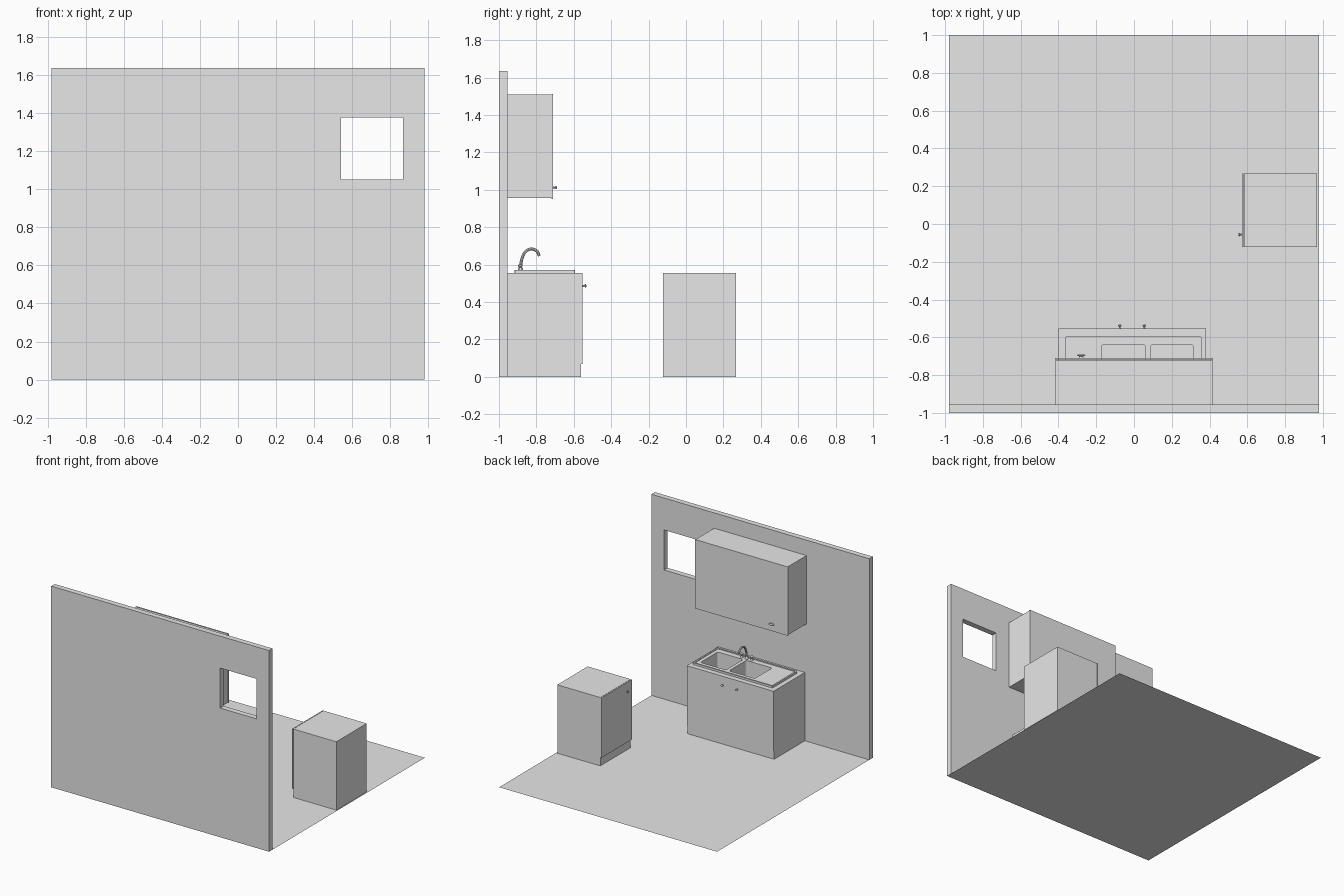
import bpy, bmesh, math
from mathutils import Vector

if "Cube" in bpy.data.objects:
    bpy.data.objects.remove(bpy.data.objects["Cube"], do_unlink=True)

grey = bpy.data.materials.new("plain_grey")
grey.use_nodes = True
grey.diffuse_color = (0.8, 0.8, 0.8, 1)
grey.node_tree.nodes["Principled BSDF"].inputs["Base Color"].default_value = (0.8, 0.8, 0.8, 1)


def finish(name, bm):
    """Turn a bmesh into a named grey object."""
    mesh = bpy.data.meshes.new(name)
    bmesh.ops.recalc_face_normals(bm, faces=bm.faces)
    bm.to_mesh(mesh)
    bm.free()
    mesh.materials.append(grey)
    obj = bpy.data.objects.new(name, mesh)
    bpy.context.collection.objects.link(obj)
    return obj


def activate(obj):
    bpy.ops.object.select_all(action="DESELECT")
    obj.select_set(True)
    bpy.context.view_layer.objects.active = obj


def smooth(obj):
    activate(obj)
    bpy.ops.object.shade_smooth_by_angle(angle=math.radians(40))


def box(name, x, y, z, round_upright=0):
    """Box from its (min, max) range on each axis."""
    bm = bmesh.new()
    bmesh.ops.create_cube(bm, size=1)
    for v in bm.verts:
        v.co = [r[0] if c < 0 else r[1] for c, r in zip(v.co, (x, y, z))]
    if round_upright:
        upright = [e for e in bm.edges if abs(e.verts[0].co.z - e.verts[1].co.z) > 0.01]
        bmesh.ops.bevel(bm, geom=upright, offset=round_upright, segments=4,
                        affect="EDGES", profile=0.5)
    return finish(name, bm)


def cut(obj, cutter):
    mod = obj.modifiers.new("opening", "BOOLEAN")
    mod.operation = "DIFFERENCE"
    mod.solver = "EXACT"
    mod.object = cutter
    activate(obj)
    bpy.ops.object.modifier_apply(modifier=mod.name)


def lathe(name, origin, axis, profile, stretch=1, sides=16):
    """Spin (radius, distance) pairs round an axis; stretch widens along x."""
    bm = bmesh.new()
    turn = Vector((0, 0, 1)).rotation_difference(Vector(axis)).to_matrix()
    rings = []
    for r, d in profile:
        ring = []
        for i in range(sides):
            a = math.tau * i / sides
            p = turn @ Vector((r * math.cos(a), r * math.sin(a), d))
            p.x *= stretch
            ring.append(bm.verts.new(Vector(origin) + p))
        rings.append(ring)
    for low, high in zip(rings, rings[1:]):
        for i in range(sides):
            j = (i + 1) % sides
            bm.faces.new((low[i], low[j], high[j], high[i]))
    bm.faces.new(rings[0])
    bm.faces.new(rings[-1])
    obj = finish(name, bm)
    smooth(obj)
    return obj


KNOB = [(0.005, 0), (0.004, 0.009), (0.009, 0.014), (0.009, 0.017), (0.005, 0.02)]

# Floor sheet
bm = bmesh.new()
bmesh.ops.create_grid(bm, x_segments=1, y_segments=1, size=1)
for v in bm.verts:
    v.co.x *= 0.98
finish("floor", bm)

# Wall with a square window opening
wall = box("wall", (-0.98, 0.98), (-1, -0.955), (0, 1.635))
opening = box("window_cutter", (0.54, 0.865), (-1.1, -0.9), (1.05, 1.375))
cut(wall, opening)
bpy.data.objects.remove(opening)

# Wall cupboard with its door and wide knob
box("wall_cupboard", (-0.415, 0.415), (-0.955, -0.72), (0.955, 1.51))
box("wall_cupboard_door", (-0.418, 0.418), (-0.718, -0.71), (0.952, 1.512))
lathe("wall_cupboard_knob", (-0.28, -0.71, 1.012), (0, 1, 0), KNOB, stretch=2.5)

# Sink cupboard with a slightly recessed plinth
sink_body = box("sink_cupboard", (-0.4, 0.38), (-0.955, -0.561), (0, 0.556))
box("sink_cupboard_door", (-0.4, 0.38), (-0.561, -0.553), (0.068, 0.556))
for x in (-0.075, 0.055):
    lathe("sink_cupboard_knob", (x, -0.553, 0.486), (0, 1, 0), KNOB)

# Sink top: low rim around a slightly sunken surface
sink_top = box("sink_top", (-0.362, 0.357), (-0.916, -0.594), (0.55, 0.572), 0.006)
recess = box("recess_cutter", (-0.35, 0.345), (-0.904, -0.606), (0.567, 0.6), 0.006)
cut(sink_top, recess)
bpy.data.objects.remove(recess)

# Two bowls with rounded corners cut through the top and into the cupboard
for x in ((-0.172, 0.06), (0.088, 0.316)):
    bowl = box("bowl_cutter", x, (-0.86, -0.638), (0.42, 0.62), 0.015)
    cut(sink_top, bowl)
    cut(sink_body, bowl)
    bpy.data.objects.remove(bowl)
    lathe("bowl_drain", (sum(x) / 2, -0.75, 0.42), (0, 0, 1),
          [(0.02, 0), (0.02, 0.002), (0.014, 0.003)])

# Tap: flared foot, swan neck spout and two small handles
TAP_X, TAP_Y, TOP = 0.074, -0.885, 0.567
lathe("tap_foot", (TAP_X, TAP_Y, TOP), (0, 0, 1),
      [(0.014, 0), (0.014, 0.006), (0.009, 0.02), (0.009, 0.03)])
curve = bpy.data.curves.new("tap_spout", "CURVE")
curve.dimensions = "3D"
curve.bevel_depth = 0.008
curve.bevel_resolution = 2
curve.resolution_u = 6
curve.use_fill_caps = True
path = [(TAP_Y, TOP + 0.01), (-0.876, 0.635), (-0.855, 0.672),
        (-0.827, 0.683), (-0.798, 0.672), (-0.784, 0.645)]
spline = curve.splines.new("BEZIER")
spline.bezier_points.add(len(path) - 1)
for p, (y, z) in zip(spline.bezier_points, path):
    p.co = (TAP_X, y, z)
    p.handle_left_type = p.handle_right_type = "AUTO"
spout = bpy.data.objects.new("tap_spout", curve)
bpy.context.collection.objects.link(spout)
activate(spout)
bpy.ops.object.convert(target="MESH")
spout = bpy.context.object
spout.data.materials.clear()
spout.data.materials.append(grey)
smooth(spout)
for side in (-1, 1):
    lathe("tap_handle", (TAP_X + side * 0.045, TAP_Y, TOP), (0, 0, 1),
          [(0.012, 0), (0.006, 0.012), (0.006, 0.018), (0.012, 0.024), (0.012, 0.032), (0.007, 0.036)])

# Free-standing cupboard whose door faces the -x side
box("side_cupboard", (0.583, 0.97), (-0.122, 0.268), (0, 0.556))
box("side_cupboard_door", (0.573, 0.581), (-0.122, 0.268), (0.068, 0.556))
lathe("side_cupboard_knob", (0.573, -0.056, 0.486), (-1, 0, 0), KNOB)
